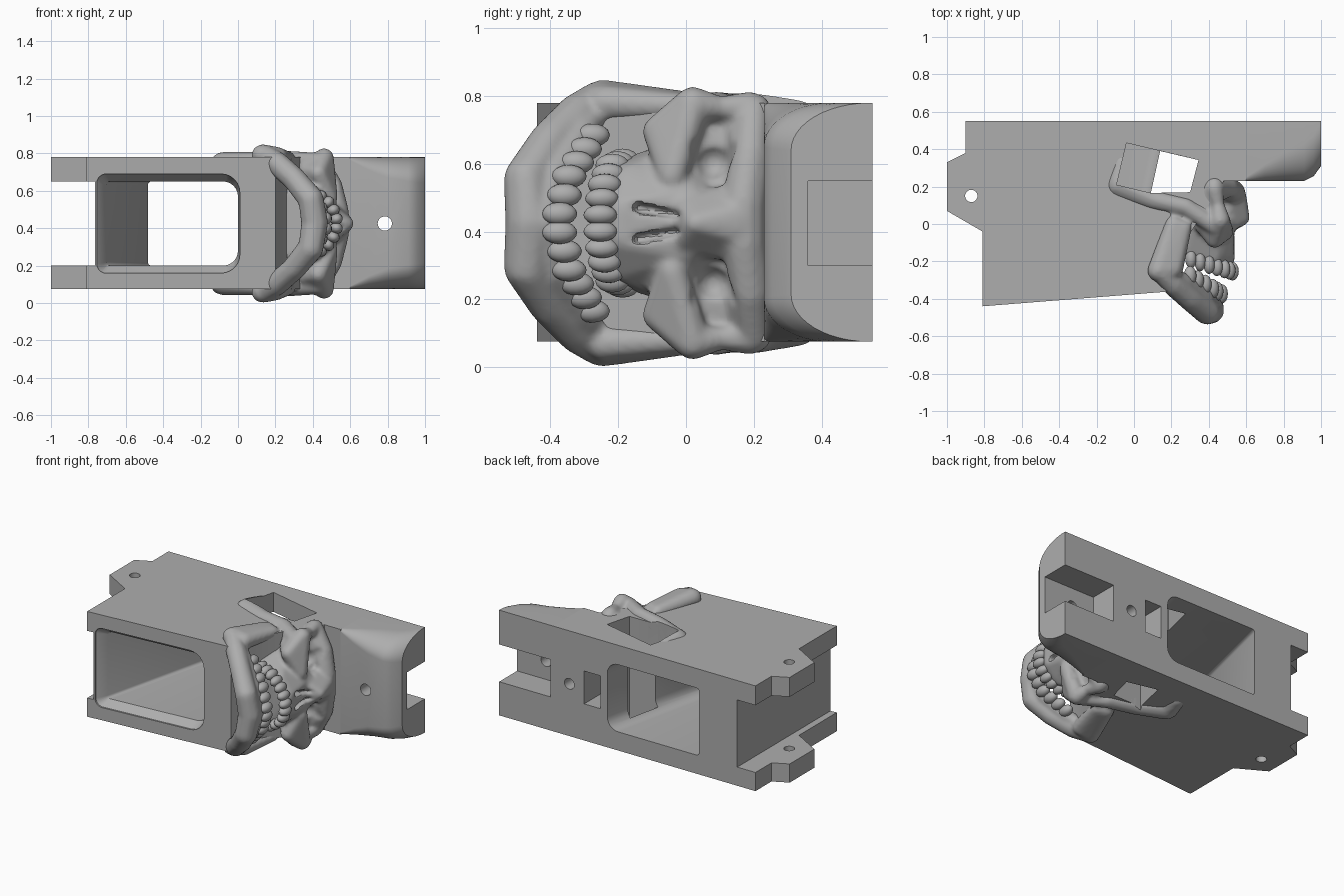
import bpy, bmesh, math
from mathutils import Vector, Matrix

if "Cube" in bpy.data.objects:
    bpy.data.objects.remove(bpy.data.objects["Cube"], do_unlink=True)

MID, LOW, HIGH, BACK = .425, .075, .78, .55
GREY = (.42, .42, .42, 1)
grey = bpy.data.materials.new("satin_grey")
grey.use_nodes = True
grey.diffuse_color = GREY
grey.node_tree.nodes["Principled BSDF"].inputs["Base Color"].default_value = GREY

def make_object(name, bm):
    bmesh.ops.recalc_face_normals(bm, faces=bm.faces[:])
    mesh = bpy.data.meshes.new(name)
    bm.to_mesh(mesh)
    bm.free()
    mesh.materials.append(grey)
    obj = bpy.data.objects.new(name, mesh)
    bpy.context.collection.objects.link(obj)
    return obj

def bake(obj):
    bpy.context.view_layer.update()
    graph = bpy.context.evaluated_depsgraph_get()
    mesh = bpy.data.meshes.new_from_object(obj.evaluated_get(graph))
    obj.modifiers.clear()
    mesh.materials.clear()
    mesh.materials.append(grey)
    obj.data = mesh

def cut(obj, cutter, keep=False):
    mod = obj.modifiers.new("cut", "BOOLEAN")
    mod.operation, mod.solver, mod.object = "DIFFERENCE", "EXACT", cutter
    bake(obj)
    if not keep:
        bpy.data.objects.remove(cutter, do_unlink=True)

def remesh(obj, size):
    mod = obj.modifiers.new("remesh", "REMESH")
    mod.mode, mod.voxel_size = "VOXEL", size
    bake(obj)

def loft(name, rings):
    bm = bmesh.new()
    loops = [[bm.verts.new(p) for p in ring] for ring in rings]
    for a, b in zip(loops, loops[1:]):
        for i in range(len(a)):
            j = (i + 1) % len(a)
            bm.faces.new((a[i], a[j], b[j], b[i]))
    bm.faces.new(loops[0])
    bm.faces.new(loops[-1])
    return make_object(name, bm)

def prism(name, outline, z0, z1):
    return loft(name, [[(x, y, z) for x, y in outline] for z in (z0, z1)])

def box(name, x0, x1, y0, y1, z0, z1):
    return prism(name, [(x0, y0), (x1, y0), (x1, y1), (x0, y1)], z0, z1)

def circle(radius, count=32):
    angles = [math.tau * i / count for i in range(count)]
    return [(radius * math.cos(t), radius * math.sin(t)) for t in angles]

def round_hole(name, x, z, y0, y1, radius):
    return loft(name, [[(x + a, y, z + b) for a, b in circle(radius)] for y in (y0, y1)])

# Main block, with the mounting ears at the -x end
block = prism("main_block", [
    (-.81, -.44), (.2, -.36), (.3, -.05), (.48, .23), (.6, .23), (.6, BACK),
    (-.9, BACK), (-.9, .38), (-1, .33), (-1, .07), (-.81, -.04)], LOW, HIGH)
cut(block, box("ear_gap", -2, -.765, -1, 1, .2, .65))
cut(block, prism("ear_hole", [(a - .87, b + .15) for a, b in circle(.033)], -1, 2))

# Leaning well through the block, with a chamfered mouth
def well_ring(y, slant, x0, x1, margin, r_left, r_right):
    z0, z1 = .2 - margin, .65 + margin
    ring = []
    corners = ((x1, z1, r_right, 1, 1), (x0, z1, r_left, -1, 1),
               (x0, z0, r_left, -1, -1), (x1, z0, r_right, 1, -1))
    for quarter, (cx, cz, r, sx, sz) in enumerate(corners):
        for k in range(7):
            t = (quarter + k / 6) * math.pi / 2
            x = cx - sx * r + r * math.cos(t)
            ring.append((x, y + slant * (x + .81), cz - sz * r + r * math.sin(t)))
    return ring

cut(block, loft("well", [
    well_ring(-.5, .08, -.755, .01, .04, .05, .1),
    well_ring(-.43, .08, -.755, .01, .04, .05, .1),
    well_ring(-.38, .08, -.705, 0, 0, .02, .08),
    well_ring(.6, 0, -.47, .21, 0, .02, .08)]))

# Small openings in the back face
cut(block, box("square_pocket", .25, .37, .3, .7, .32, .54))
cut(block, round_hole("blind_hole", .48, MID, .4, .7, .036))

# Slanted side ports
right_edge = [(.345, .342), (.3, .17), (.09, .166)]
ports = [prism("upper_port", [(-.04, .433)] + right_edge + [(-.093, .21)], .4, 1),
         prism("lower_port", [(.14, .39)] + right_edge, -.2, .45)]
for port in ports:
    cut(block, port, keep=True)

# Rounded nose at the +x end
def nose_ring(x, y0, ry, rz):
    arc = [k / 12 * math.pi / 2 for k in range(13)]
    upper = [(x, y0 + ry * (1 - math.sin(t)), HIGH - rz * (1 - math.cos(t))) for t in arc]
    lower = [(x, y, LOW + HIGH - z) for x, y, z in reversed(upper)]
    return [(x, BACK, LOW), (x, BACK, HIGH)] + upper + lower

nose = loft("rounded_nose", [
    nose_ring(.6, .23, .02, .015), nose_ring(.7, .23, .09, .07),
    nose_ring(.8, .23, .15, .11), nose_ring(.91, .23, .2, .13),
    nose_ring(.96, .255, .22, .135), nose_ring(1, .31, .235, .14)])
cut(nose, box("end_slot", .62, 1.2, .36, .8, .3, .55))
cut(nose, round_hole("nose_hole", .785, MID, 0, .5, .038))

# Skull pieces: convex hulls of balls given as x, y, sideways offset, radius
ball = bmesh.new()
bmesh.ops.create_icosphere(ball, subdivisions=2, radius=1)
DIRECTIONS = [v.co.copy() for v in ball.verts]
ball.free()

def add_hull(target, balls):
    tmp = bmesh.new()
    for x, y, z, r in balls:
        for d in DIRECTIONS:
            tmp.verts.new(Vector((x, y, z)) + d * r)
    bmesh.ops.convex_hull(tmp, input=tmp.verts[:])
    bmesh.ops.delete(tmp, geom=[v for v in tmp.verts if not v.link_faces], context="VERTS")
    bmesh.ops.recalc_face_normals(tmp, faces=tmp.faces[:])
    mesh = bpy.data.meshes.new("piece")
    tmp.to_mesh(mesh)
    tmp.free()
    target.from_mesh(mesh)
    bpy.data.meshes.remove(mesh)

def sided(balls, side):
    return [(x, y, MID + side * d, r) for x, y, d, r in balls]

def pair(target, *balls):
    for side in (1, -1):
        add_hull(target, sided(balls, side))

def across(target, *balls):
    add_hull(target, sided(balls, 1) + sided(balls, -1))

def chain(target, *balls):
    for a, b in zip(balls, balls[1:]):
        pair(target, a, b)

bone = bmesh.new()
# Brow, nasal bridge and socket backs
across(bone, (.53, .17, .06, .065), (.5, .19, .2, .06))
pair(bone, (.5, .19, .2, .06), (.43, .2, .33, .055), (.4, .17, .3, .06))
across(bone, (.54, .15, .02, .06), (.585, .03, 0, .035), (.5, -.01, .06, .04), (.5, .1, .06, .05))
across(bone, (.39, .18, .3, .06), (.38, 0, .28, .06), (.42, .1, .05, .06))
# Outer socket rim, cheekbone and cheek arch
chain(bone, (.43, .19, .34, .05), (.45, .1, .34, .035), (.46, .02, .35, .055))
pair(bone, (.46, .02, .35, .055), (.43, -.08, .27, .05), (.49, -.04, .14, .045), (.37, -.01, .28, .045))
chain(bone, (.43, -.01, .33, .05), (.28, .09, .34, .05), (.1, .13, .33, .055),
      (-.08, .21, .31, .075), (-.06, .33, .3, .065))
# Upper jaw
across(bone, (.48, -.18, .04, .06), (.42, -.17, .12, .06), (.28, -.13, .16, .05),
       (.46, 0, .06, .08), (.32, .03, .2, .06))
# Lower jaw: ramus, body, chin and tooth ridge
pair(bone, (.13, -.25, .365, .06), (.21, 0, .345, .045), (.27, -.02, .345, .04), (.21, -.24, .355, .055))
chain(bone, (.15, -.26, .36, .06), (.21, -.32, .32, .065), (.3, -.4, .24, .065),
      (.39, -.47, .13, .07), (.41, -.46, 0, .075))
chain(bone, (.22, -.28, .31, .045), (.27, -.31, .27, .045), (.38, -.39, .14, .05), (.43, -.42, 0, .05))
skull = make_object("skull", bone)

# Eye sockets and nostrils, carved and softened
remesh(skull, .011)
hollow = bmesh.new()
pair(hollow, (.57, .115, .265, .05), (.57, .04, .25, .05), (.58, .03, .105, .04),
     (.6, .08, .12, .035), (.47, .08, .18, .05))
pair(hollow, (.6, -.15, .05, .018), (.63, -.01, .022, .012), (.5, -.14, .045, .015), (.53, -.03, .025, .012))
cut(skull, make_object("hollows", hollow))
remesh(skull, .0095)
soften = skull.modifiers.new("soften", "SMOOTH")
soften.factor, soften.iterations = .5, 5
bake(skull)
for port in ports:
    cut(skull, port)

# Teeth spaced evenly along each dental arch
def teeth(name, path, count, size):
    bm = bmesh.new()
    points = [Vector(p) for p in path]
    lengths = [(b - a).length for a, b in zip(points, points[1:])]
    for i in range(count):
        s, k = (i + .5) / count * sum(lengths), 0
        while s > lengths[k]:
            s, k = s - lengths[k], k + 1
        step = (points[k + 1] - points[k]).normalized()
        at = points[k] + step * s
        for side in (1, -1):
            turn = Matrix.Rotation(math.atan2(step.x, step.z) * side, 4, "Y")
            place = Matrix.Translation((at.x, at.y, MID + side * at.z))
            bmesh.ops.create_uvsphere(bm, u_segments=16, v_segments=10, radius=1,
                                      matrix=place @ turn @ Matrix.Diagonal((*size, 1)))
    return make_object(name, bm)

upper = teeth("upper_teeth", [(.535, -.255, 0), (.5, -.245, .1), (.41, -.22, .17), (.28, -.18, .19)],
              7, (.034, .05, .03))
lower = teeth("lower_teeth", [(.48, -.38, 0), (.42, -.345, .14), (.28, -.265, .28)],
              6, (.034, .052, .034))

# Smooth shading with crisp edges
bpy.context.view_layer.update()
bpy.ops.object.select_all(action="DESELECT")
for part in (block, nose, skull, upper, lower):
    part.select_set(True)
bpy.context.view_layer.objects.active = block
bpy.ops.object.shade_smooth_by_angle(angle=math.radians(35))
